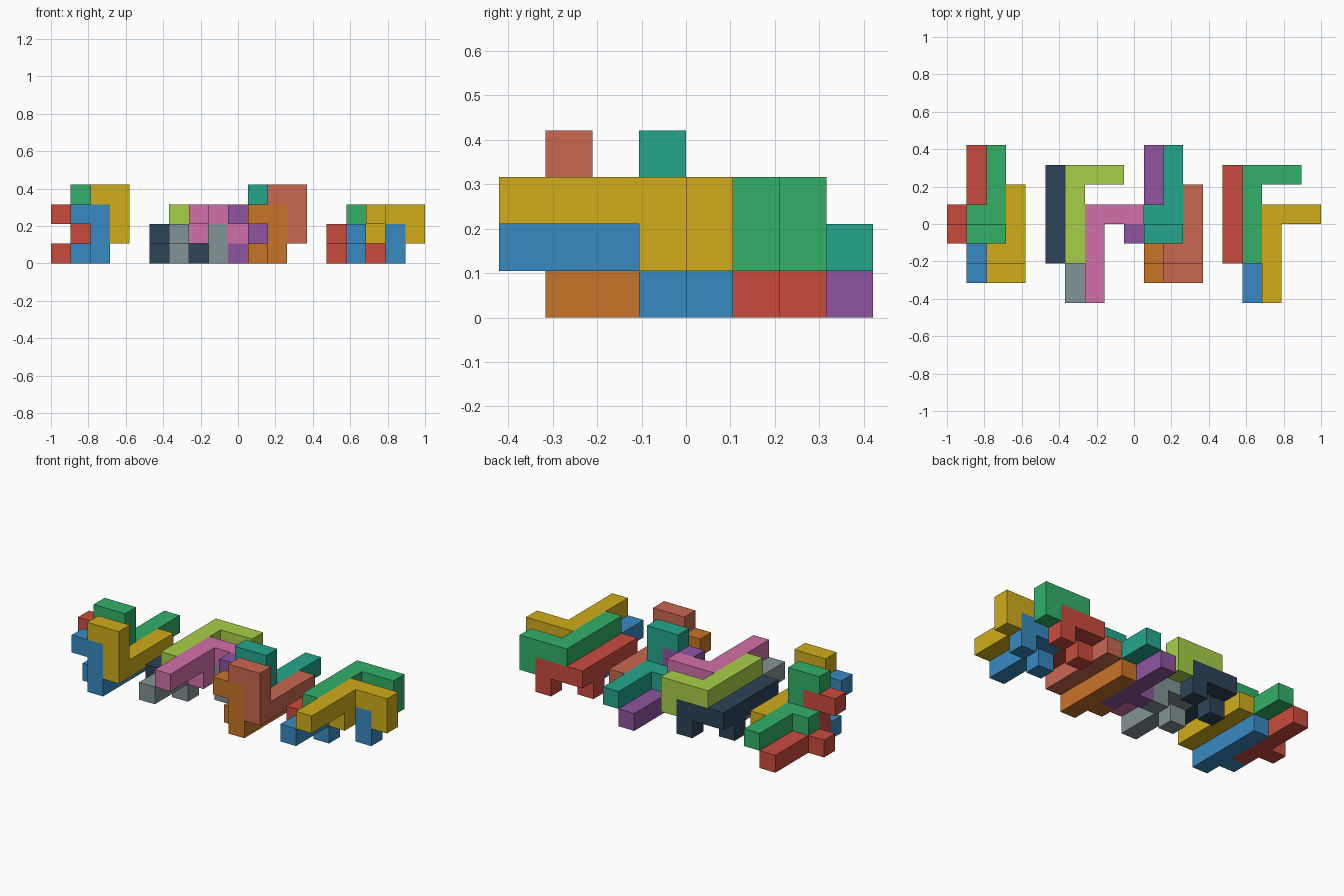
import bpy, bmesh
from mathutils import Vector

if "Cube" in bpy.data.objects:
    bpy.data.objects.remove(bpy.data.objects["Cube"])

U = 2 / 19                                   # cube size
ORIGIN = Vector((-9.5, -4, 0))               # grid corner, in cubes


def material(name, hex_code):
    m = bpy.data.materials.new(name)
    rgb = [int(hex_code[i:i + 2], 16) / 255 for i in (0, 2, 4)]
    m.diffuse_color = [((c + 0.055) / 1.055) ** 2.4 for c in rgb] + [1]
    m.use_nodes = True
    m.node_tree.nodes["Principled BSDF"].inputs["Base Color"].default_value = m.diffuse_color
    return m


def hook_cells(end, bar, hook, tip):
    """Nine cubes: a bar of five, a two-cube hook with a turned tip, and a bump."""
    end, bar, hook, tip = map(Vector, (end, bar, hook, tip))
    cells = [end + bar * i for i in range(5)]
    cells += [end + hook, end + hook * 2, end + hook * 2 + tip, end + bar + tip]
    return {tuple(round(v) for v in c) for c in cells}


def build_piece(name, cells, mat):
    bm = bmesh.new()
    # skin only the outer sides of the cubes
    for cell in cells:
        c = Vector(cell)
        for axis in range(3):
            for s in (-1, 1):
                n = Vector((0, 0, 0))
                n[axis] = s
                if tuple(round(v) for v in c + n) in cells:
                    continue
                a, b = Vector((0, 0, 0)), Vector((0, 0, 0))
                a[(axis + 1) % 3] = 0.5
                b[(axis + 2) % 3] = 0.5 * s
                mid = c + Vector((0.5, 0.5, 0.5)) + n / 2 + ORIGIN
                bm.faces.new([bm.verts.new((mid + p) * U)
                              for p in (-a - b, a - b, a + b, b - a)])
    bmesh.ops.remove_doubles(bm, verts=bm.verts, dist=1e-4)
    # merge coplanar squares into clean flat faces
    bmesh.ops.dissolve_limit(bm, angle_limit=0.01, verts=bm.verts, edges=bm.edges)
    me = bpy.data.meshes.new(name)
    bm.to_mesh(me)
    bm.free()
    me.materials.append(mat)
    bpy.context.collection.objects.link(bpy.data.objects.new(name, me))


X, Y, Z = Vector((1, 0, 0)), Vector((0, 1, 0)), Vector((0, 0, 1))

# Four nested copies of the piece form one cluster
STEPS = [Vector((0, 0, 0)), Vector((-1, 0, -1)), Vector((-1, 2, 0)), Vector((-2, 2, -1))]


def cluster(label, end, bar, hook, tip, colours):
    for step, (colour, code) in zip(STEPS, colours):
        name = f"{label}_{colour}_piece"
        build_piece(name, hook_cells(Vector(end) + step, bar, hook, tip),
                    material(name, code))


BASIC = [("gold", "D1AD1B"), ("blue", "388AC1"), ("green", "32B068"), ("red", "C94B3C")]
FLAT = [("pink", "D270A8"), ("grey", "839395"), ("lime", "A8CF48"), ("dark", "2D4458")]
TALL = [("salmon", "C86850"), ("orange", "C87428"), ("teal", "24A68C"), ("purple", "8E55A0")]

# Upright cluster on the left, flat cluster on the right
cluster("left", (3, 1, 1), Y, Z, -X, BASIC)
cluster("right", (16, 4, 2), -Y, X, -Z, BASIC)
# Both clusters interlocked in the middle
cluster("middle", (7, 4, 2), -Y, X, -Z, FLAT)
cluster("middle", (12, 1, 1), Y, Z, -X, TALL)
